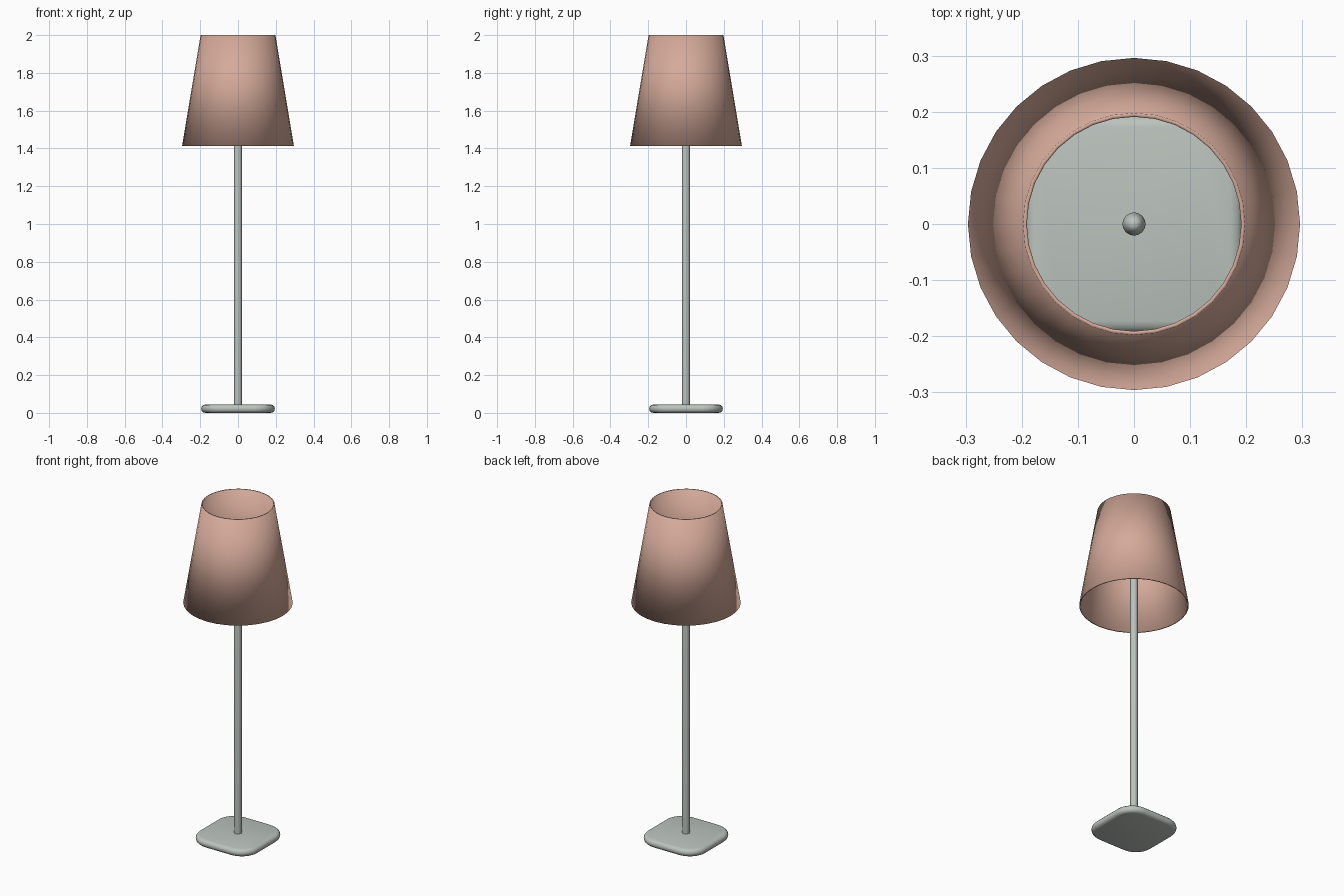
import bpy, bmesh, math

if "Cube" in bpy.data.objects:
    bpy.data.objects.remove(bpy.data.objects["Cube"])


def material(name, rgb):
    m = bpy.data.materials.new(name)
    m.diffuse_color = (*rgb, 1)
    m.use_nodes = True
    m.node_tree.nodes["Principled BSDF"].inputs["Base Color"].default_value = m.diffuse_color
    return m


METAL = material("pale grey metal", (0.50, 0.55, 0.51))
FABRIC = material("dusty pink fabric", (0.66, 0.40, 0.32))


def finish(name, bm, mat, angle=None):
    bmesh.ops.recalc_face_normals(bm, faces=bm.faces)
    me = bpy.data.meshes.new(name)
    bm.to_mesh(me)
    bm.free()
    me.materials.append(mat)
    ob = bpy.data.objects.new(name, me)
    bpy.context.collection.objects.link(ob)
    bpy.ops.object.select_all(action='DESELECT')
    ob.select_set(True)
    bpy.context.view_layer.objects.active = ob
    if angle:
        bpy.ops.object.shade_smooth_by_angle(angle=math.radians(angle))
    else:
        bpy.ops.object.shade_smooth()
    return ob


def lathe(name, profile, sides, mat, angle=None, closed=False):
    """Revolve (radius, z) points around z; radius 0 gives a pole."""
    bm = bmesh.new()
    rings = []
    for r, z in profile:
        n = sides if r > 0 else 1
        rings.append([bm.verts.new((r * math.cos(2 * math.pi * i / sides),
                                    r * math.sin(2 * math.pi * i / sides), z)) for i in range(n)])
    pairs = list(zip(rings, rings[1:])) + ([(rings[-1], rings[0])] if closed else [])
    for a, b in pairs:
        for i in range(sides):
            j = (i + 1) % sides
            quad = [a[i % len(a)], a[j % len(a)], b[j % len(b)], b[i % len(b)]]
            bm.faces.new(list(dict.fromkeys(quad)))
    return finish(name, bm, mat, angle)


# Open conical shade with a thin wall, smooth over its rims
lathe("lamp_shade", [(0.296, 1.414), (0.198, 2.0), (0.191, 2.0), (0.289, 1.414)],
      32, FABRIC, closed=True)

# Pole with a pointed tip hidden inside the shade
lathe("pole", [(0, 0.03), (0.0205, 0.03), (0.0205, 1.62), (0, 1.72)], 24, METAL, angle=40)

# Rounded square foot with soft edges
HALF, CORNER, HEIGHT = 0.195, 0.11, 0.044
bm = bmesh.new()
STEPS, EDGE = 8, 6
rings = []
for k in range(EDGE + 1):
    t = math.pi * (k / EDGE - 0.5)
    inset = HEIGHT / 2 * (1 - math.cos(t))
    z = HEIGHT / 2 * (1 + math.sin(t))
    ring = []
    for q in range(4):
        for s in range(STEPS + 1):
            a = math.pi / 2 * (q + s / STEPS)
            cx = (HALF - CORNER) * (1 if q in (0, 3) else -1)
            cy = (HALF - CORNER) * (1 if q < 2 else -1)
            r = CORNER - inset
            ring.append(bm.verts.new((cx + r * math.cos(a), cy + r * math.sin(a), z)))
    rings.append(ring)
n = len(rings[0])
for a, b in zip(rings, rings[1:]):
    for i in range(n):
        bm.faces.new((a[i], a[(i + 1) % n], b[(i + 1) % n], b[i]))
bm.faces.new(rings[0][::-1])
bm.faces.new(rings[-1])
finish("base", bm, METAL, angle=40)
